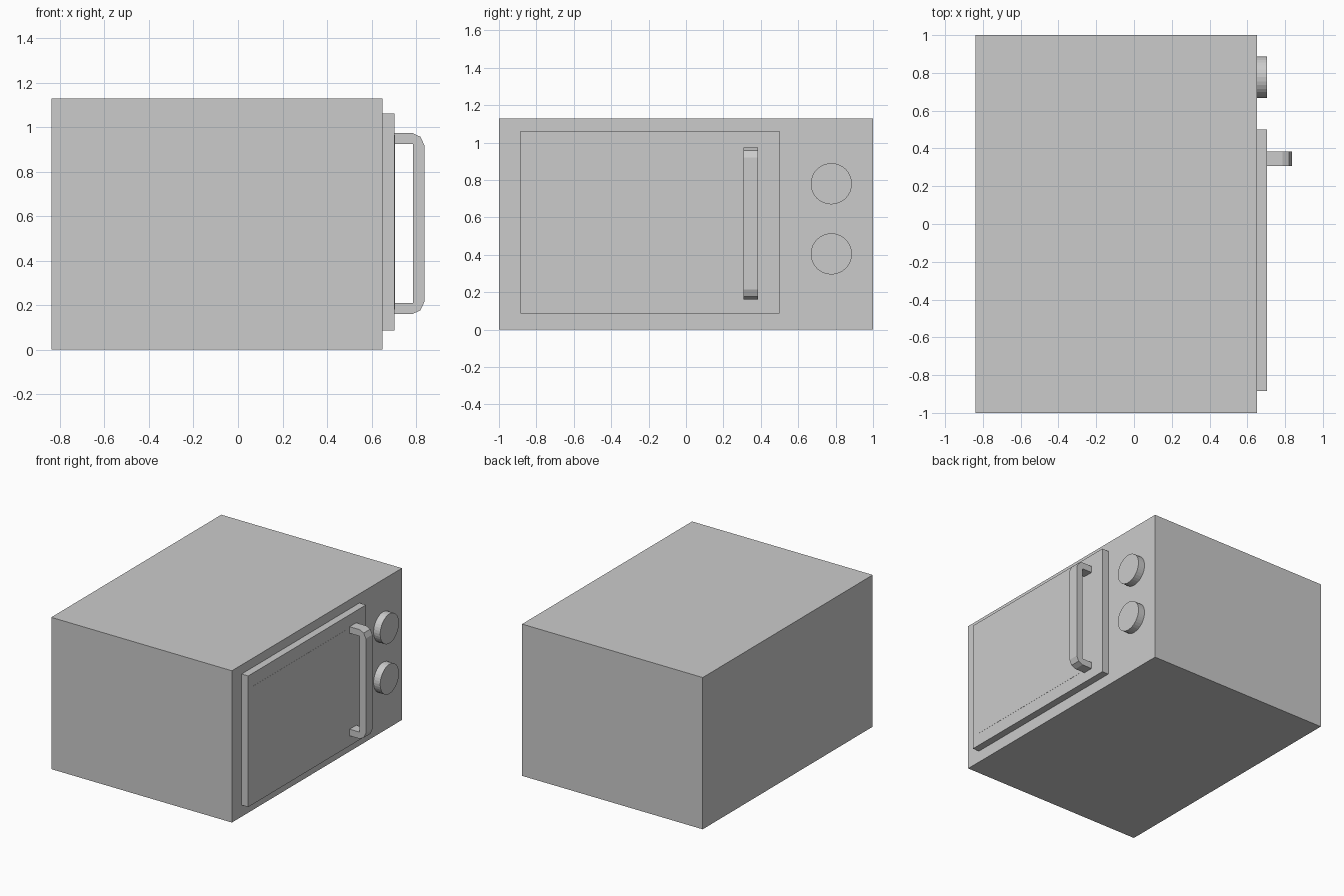
import bpy, bmesh, math

if "Cube" in bpy.data.objects:
    bpy.data.objects.remove(bpy.data.objects["Cube"])


def finish(name, bm):
    bmesh.ops.recalc_face_normals(bm, faces=bm.faces)
    mesh = bpy.data.meshes.new(name)
    bm.to_mesh(mesh)
    bm.free()
    obj = bpy.data.objects.new(name, mesh)
    bpy.context.collection.objects.link(obj)
    return obj


def box(name, x, y, z):
    bm = bmesh.new()
    bmesh.ops.create_cube(bm, size=1)
    for v in bm.verts:
        v.co = [(a + b) / 2 + c * (b - a) for c, (a, b) in zip(v.co, (x, y, z))]
    return finish(name, bm)


# Oven casing, door and thin window panel
FACE, DOOR = 0.65, 0.704
box("casing", (-0.838, FACE), (-1, 1), (0, 1.13))
box("door", (FACE, DOOR), (-0.885, 0.5), (0.086, 1.062))
box("door_window", (DOOR - 0.01, DOOR + 0.001), (-0.83, 0.26), (0.18, 0.965))

# Handle: upper half of a bracket profile, mirrored about its mid height
MID = 0.567
half_outer = [(DOOR, 0.973), (0.785, 0.973), (0.82, 0.957), (0.837, 0.92)]
half_inner = [(0.786, 0.924), (DOOR, 0.924)]


def flip(points):
    return [(x, 2 * MID - z) for x, z in reversed(points)]


profile = half_outer + flip(half_outer) + flip(half_inner) + half_inner
bm = bmesh.new()
face = bm.faces.new([bm.verts.new((x, 0.308, z)) for x, z in profile])
ext = bmesh.ops.extrude_face_region(bm, geom=[face], use_keep_orig=True)
verts = [g for g in ext["geom"] if isinstance(g, bmesh.types.BMVert)]
bmesh.ops.translate(bm, verts=verts, vec=(0, 0.077, 0))
finish("door_handle", bm)

# Control knobs
for name, z in (("upper_knob", 0.78), ("lower_knob", 0.405)):
    bpy.ops.mesh.primitive_cylinder_add(
        vertices=32, radius=0.11, depth=DOOR - FACE,
        location=((FACE + DOOR) / 2, 0.777, z), rotation=(0, math.pi / 2, 0))
    bpy.context.object.name = name
